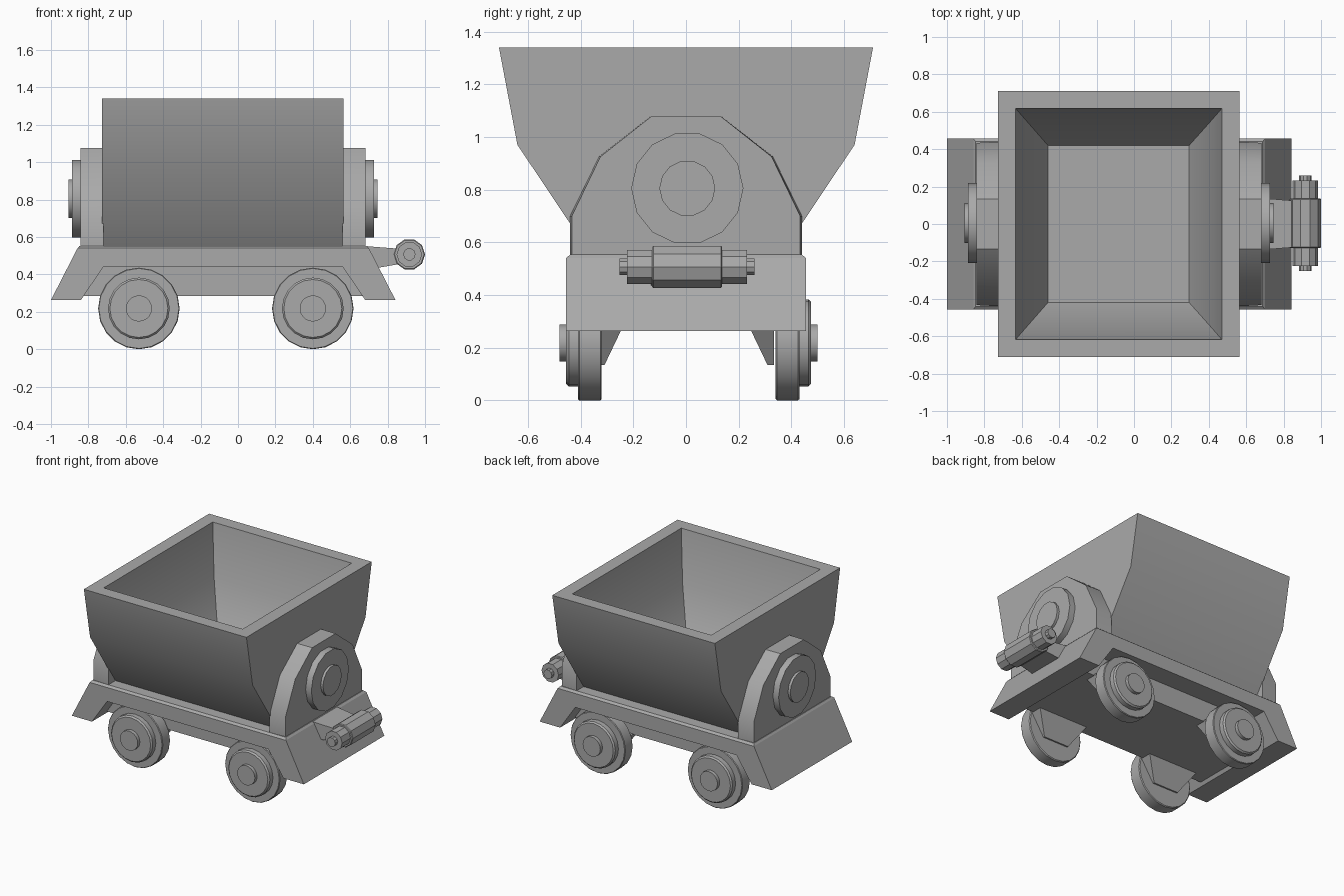
import bpy, bmesh, math
from mathutils import Vector

cube = bpy.data.objects.get("Cube")
if cube:
    bpy.data.objects.remove(cube, do_unlink=True)

grey = bpy.data.materials.new("steel grey")
grey.use_nodes = True
grey.diffuse_color = (0.4, 0.4, 0.4, 1)
grey.node_tree.nodes["Principled BSDF"].inputs["Base Color"].default_value = (0.4, 0.4, 0.4, 1)


def finish(name, bm, smooth=0):
    bmesh.ops.recalc_face_normals(bm, faces=bm.faces)
    mesh = bpy.data.meshes.new(name)
    bm.to_mesh(mesh)
    bm.free()
    mesh.materials.append(grey)
    obj = bpy.data.objects.new(name, mesh)
    bpy.context.collection.objects.link(obj)
    if smooth:
        bpy.ops.object.select_all(action='DESELECT')
        obj.select_set(True)
        bpy.context.view_layer.objects.active = obj
        bpy.ops.object.shade_smooth_by_angle(angle=math.radians(smooth))


def bridge(name, rings, smooth=0):
    """Join successive point rings with quads and cap both ends."""
    bm = bmesh.new()
    loops = [[bm.verts.new(p) for p in ring] for ring in rings]
    n = len(loops[0])
    for a, b in zip(loops, loops[1:]):
        for i in range(n):
            j = (i + 1) % n
            bm.faces.new((a[i], a[j], b[j], b[i]))
    bm.faces.new(loops[0])
    bm.faces.new(loops[-1])
    finish(name, bm, smooth)


def rect(x0, x1, y0, y1, z):
    return [(x0, y0, z), (x1, y0, z), (x1, y1, z), (x0, y1, z)]


def turned(name, centre, axis, profile, sides, phase=0, smooth=0):
    """Lathe (distance, radius) pairs along an axis."""
    rot = Vector((0, 0, 1)).rotation_difference(Vector(axis)).to_matrix()
    angles = [math.tau * (i + phase) / sides for i in range(sides)]
    rings = [[Vector(centre) + rot @ Vector((r * math.cos(a), r * math.sin(a), d))
              for a in angles] for d, r in profile]
    bridge(name, rings, smooth)


MID = -0.08   # middle of the body along x

# Open hopper: outer wall up, over the rim, inner wall down to the floor
bridge("hopper", [
    rect(-0.726, 0.564, -0.36, 0.36, 0.552),
    rect(-0.726, 0.564, -0.64, 0.64, 0.97),
    rect(-0.726, 0.564, -0.71, 0.71, 1.34),
    rect(-0.633, 0.47, -0.618, 0.618, 1.34),
    rect(-0.58, 0.417, -0.557, 0.557, 0.98),
    rect(-0.46, 0.295, -0.42, 0.42, 0.74)], smooth=35)

# Frame with sloped ends, its chamfered deck and the pan below
frame = [(-1.0, 0.263), (-0.84, 0.263), (-0.72, 0.44), (0.56, 0.44),
         (0.68, 0.263), (0.842, 0.263), (0.70, 0.54), (-0.858, 0.54)]
bridge("frame", [[(x, y, z) for x, z in frame] for y in (-0.456, 0.456)])
bridge("deck", [rect(-0.858, 0.70, -0.456, 0.456, 0.54),
                rect(-0.847, 0.687, -0.44, 0.44, 0.553)])
bridge("under_pan", [rect(-0.83, 0.67, -0.31, 0.31, 0.285),
                     rect(-0.72, 0.56, -0.31, 0.31, 0.445)])

# End supports, slightly narrower at the outer face, with stepped pivot discs
half = [(0.44, 0.55), (0.44, 0.70), (0.33, 0.925), (0.135, 1.077)]
outline = half + [(-y, z) for y, z in reversed(half)]
for side, label in ((1, "left"), (-1, "right")):
    inner, outer = MID + side * 0.64, MID + side * 0.762
    bridge(label + "_support",
           [[(x, y * f, z) for y, z in outline] for x, f in ((inner, 1), (outer, 0.985))],
           smooth=35)
    turned(label + "_pivot", (outer, 0.005, 0.805), (side, 0, 0),
           [(-0.02, 0.213), (0.045, 0.213), (0.045, 0.106), (0.063, 0.106)],
           14, phase=0.5, smooth=30)

# Wheels with hubs, and the brackets that carry them
wheel = [(0.33, 0.212), (0.335, 0.218), (0.415, 0.218), (0.42, 0.214), (0.42, 0.165),
         (0.455, 0.165), (0.465, 0.155), (0.465, 0.07), (0.49, 0.07)]
for x, end in ((-0.53, "right"), (0.4, "left")):
    for side, face in ((-1, "front"), (1, "back")):
        tag = face + "_" + end
        turned(tag + "_wheel", (x, 0.01, 0.218), (0, side, 0), wheel, 20, smooth=30)
        y0, y1, y2 = (side * d for d in (0.235, 0.309, 0.335))
        bridge(tag + "_bracket", [rect(x - 0.2, x + 0.2, y0, y2, 0.29),
                                  rect(x - 0.1, x + 0.1, y1, y2, 0.135)])

# Tapering coupling arm and stepped cross bar
bridge("coupling_arm", [
    [(x, -w, low), (x, w, low), (x, w, top), (x, -w, top)]
    for x, w, low, top in ((0.66, 0.14, 0.42, 0.553), (0.89, 0.122, 0.46, 0.535))])
turned("coupling_bar", (0.916, 0.004, 0.507), (0, 1, 0),
       [(-0.256, 0.033), (-0.228, 0.033), (-0.228, 0.068), (-0.133, 0.068),
        (-0.133, 0.079), (-0.128, 0.084), (0.128, 0.084), (0.133, 0.079),
        (0.133, 0.068), (0.228, 0.068), (0.228, 0.033), (0.256, 0.033)], 10)
